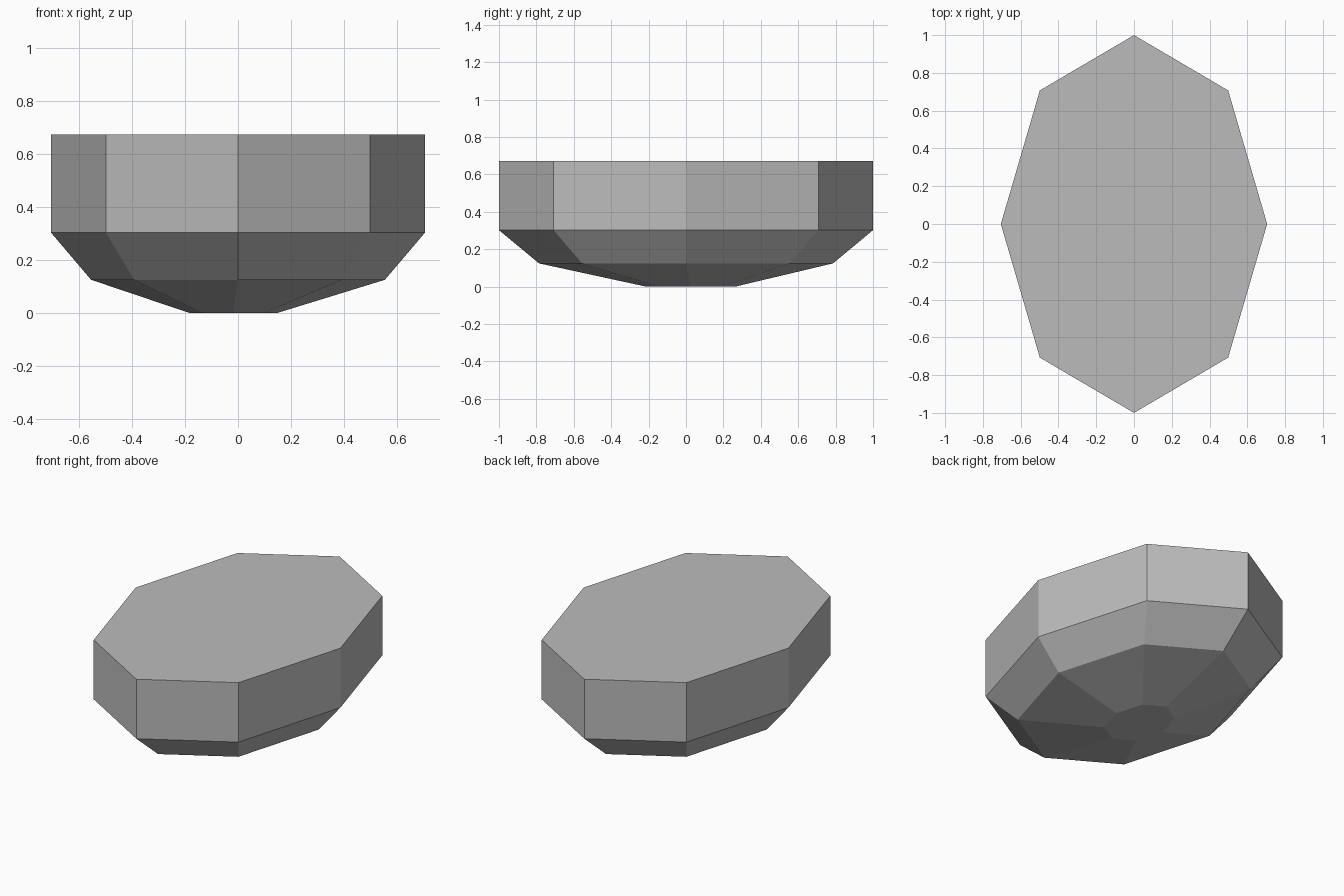
import bpy, bmesh, math

if "Cube" in bpy.data.objects:
    bpy.data.objects.remove(bpy.data.objects["Cube"])

SIDES, RX, RY = 8, 0.705, 1.0

# Rings from bottom to top: height, scale, centre x, centre y
RINGS = [
    (0.0, 0.2375, -0.0175, 0.025),   # small off-centre base
    (0.1245, 0.786, 0.0, 0.0),       # lower bevel
    (0.302, 1.0, 0.0, 0.0),          # bottom of the upright wall
    (0.672, 1.0, 0.0, 0.0),          # flat top
]

stone_grey = bpy.data.materials.new("stone grey")
stone_grey.diffuse_color = (0.5, 0.5, 0.5, 1.0)
stone_grey.use_nodes = True
stone_grey.node_tree.nodes["Principled BSDF"].inputs["Base Color"].default_value = stone_grey.diffuse_color

# Faceted slab lofted through the octagonal rings
bm = bmesh.new()
loops = []
for z, s, cx, cy in RINGS:
    angles = [math.tau * i / SIDES for i in range(SIDES)]
    loops.append([bm.verts.new((cx + RX * s * math.cos(a),
                                cy + RY * s * math.sin(a), z)) for a in angles])
for low, high in zip(loops, loops[1:]):
    for i in range(SIDES):
        j = (i + 1) % SIDES
        bm.faces.new((low[i], low[j], high[j], high[i]))

# Base and top caps
bm.faces.new(loops[0][::-1])
bm.faces.new(loops[-1])
bmesh.ops.recalc_face_normals(bm, faces=bm.faces)

mesh = bpy.data.meshes.new("stone_slab")
bm.to_mesh(mesh)
bm.free()
mesh.materials.append(stone_grey)
slab = bpy.data.objects.new("stone_slab", mesh)
bpy.context.collection.objects.link(slab)
